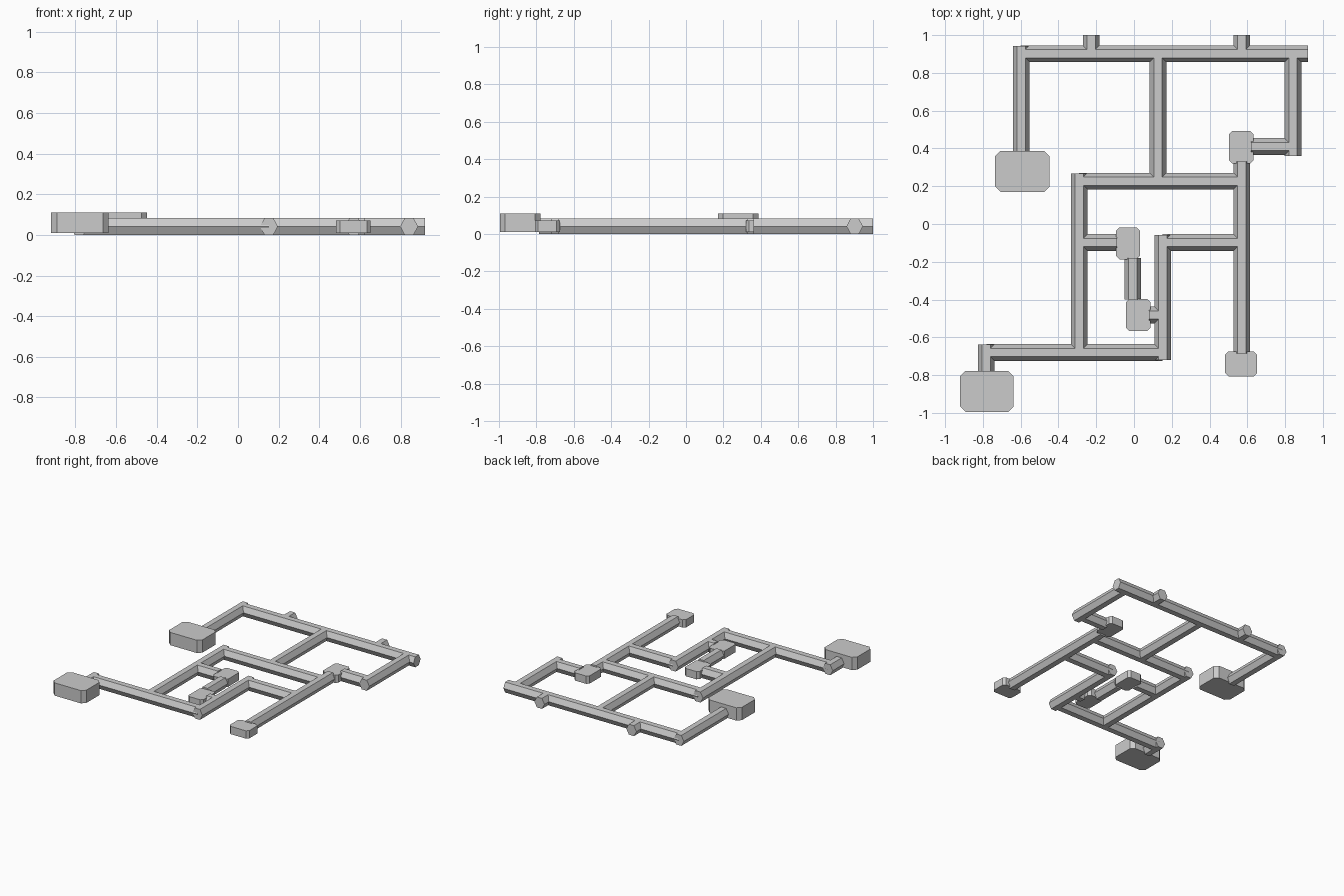
import bpy, bmesh
from math import cos, sin, pi

if "Cube" in bpy.data.objects:
    bpy.data.objects.remove(bpy.data.objects["Cube"])


def finish(name, bm):
    bmesh.ops.recalc_face_normals(bm, faces=bm.faces)
    me = bpy.data.meshes.new(name)
    bm.to_mesh(me)
    bm.free()
    ob = bpy.data.objects.new(name, me)
    bpy.context.collection.objects.link(ob)
    return ob


def prism(name, rings):
    # Closed solid between two matching outlines
    bm = bmesh.new()
    a, b = [[bm.verts.new(p) for p in ring] for ring in rings]
    n = len(a)
    bm.faces.new(a)
    bm.faces.new(b)
    for i in range(n):
        j = (i + 1) % n
        bm.faces.new((a[i], a[j], b[j], b[i]))
    return finish(name, bm)


# Hexagonal section, flat on top and bottom
HEX = [(0.044 * cos(i * pi / 3), 0.041 + 0.041 * sin(i * pi / 3) / sin(pi / 3))
       for i in range(6)]


def tunnel(name, axis, pos, start, end):
    if axis == 'x':
        rings = [[(t, pos + u, z) for u, z in HEX] for t in (start, end)]
    else:
        rings = [[(pos + u, t, z) for u, z in HEX] for t in (start, end)]
    prism(name, rings)


def room(name, x0, x1, y0, y1, z0, z1, c):
    # Box with chamfered upright corners
    o = [(x0 + c, y0), (x1 - c, y0), (x1, y0 + c), (x1, y1 - c),
         (x1 - c, y1), (x0 + c, y1), (x0, y1 - c), (x0, y0 + c)]
    prism(name, [[(x, y, z) for x, y in o] for z in (z0, z1)])


# Tunnels running left to right: y, x start, x end
for i, t in enumerate([
        (0.902, -0.60, 0.92), (0.41, 0.62, 0.842), (0.227, -0.29, 0.57),
        (-0.098, -0.29, -0.09), (-0.098, 0.152, 0.57),
        (-0.68, -0.782, 0.152), (-0.482, 0.08, 0.152)]):
    tunnel(f"cross_tunnel_{i + 1}", 'x', *t)

# Tunnels running front to back: x, y start, y end
for i, t in enumerate([
        (-0.597, 0.38, 0.942), (-0.227, 0.902, 1.0), (0.57, 0.902, 1.0),
        (0.127, 0.227, 0.902), (0.842, 0.36, 0.902), (-0.29, -0.68, 0.267),
        (0.57, -0.685, 0.33), (0.152, -0.72, -0.058),
        (-0.782, -0.785, -0.637), (-0.006, -0.40, -0.18)]):
    tunnel(f"long_tunnel_{i + 1}", 'y', *t)

# Large rooms
room("back_large_room", -0.735, -0.447, 0.17, 0.387, 0.01, 0.11, 0.028)
room("front_large_room", -0.92, -0.637, -0.995, -0.778, 0.01, 0.11, 0.028)

# Small rooms
for i, r in enumerate([(0.483, 0.652, -0.808, -0.674), (0.502, 0.633, 0.32, 0.493),
                       (-0.095, 0.032, -0.187, -0.018), (-0.043, 0.087, -0.567, -0.396)]):
    room(f"small_room_{i + 1}", *r, 0.01, 0.071, 0.018)
